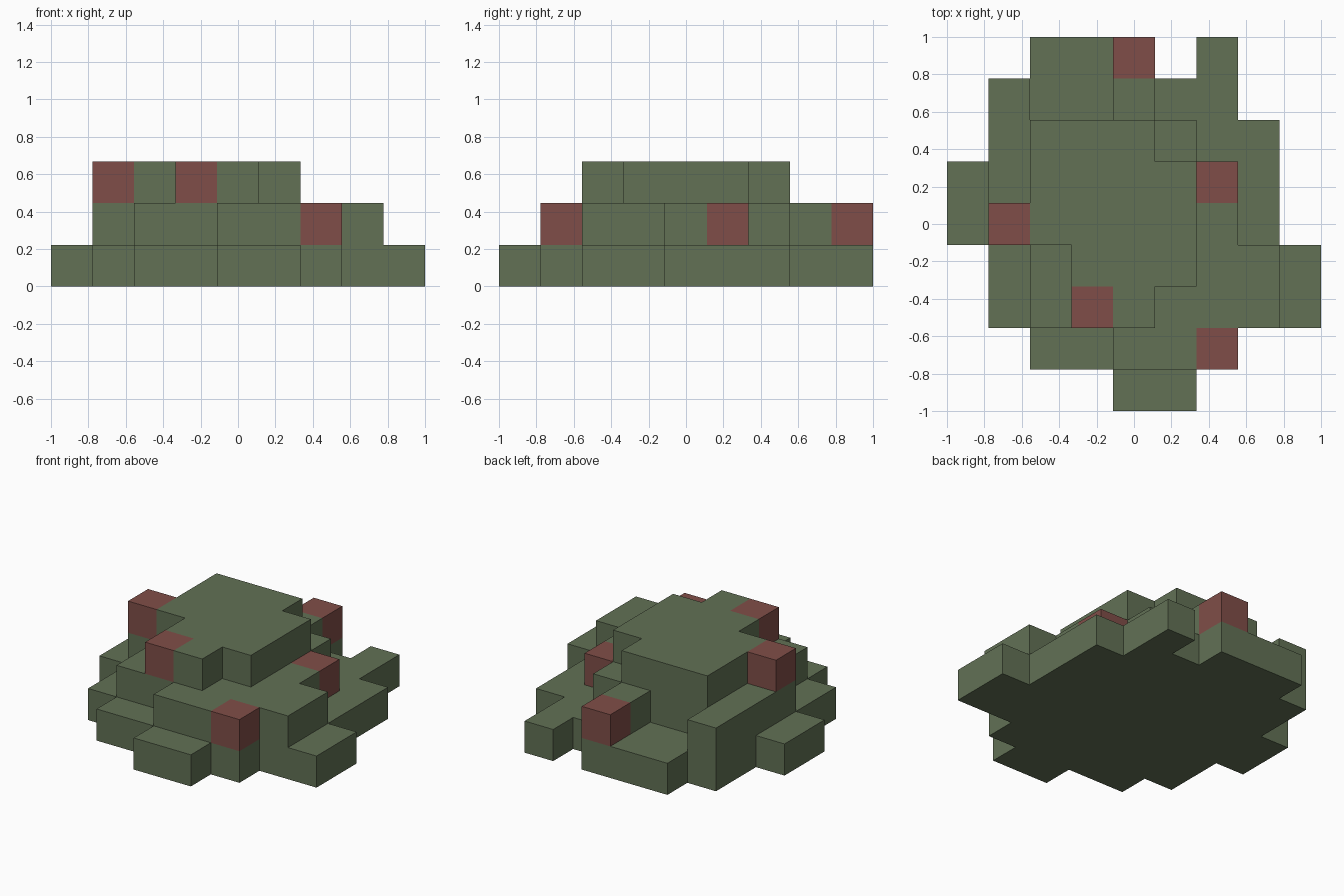
import bpy
import bmesh
from mathutils import Vector

cube = bpy.data.objects.get("Cube")
if cube:
    bpy.data.objects.remove(cube, do_unlink=True)

CELL = 2 / 9  # nine blocks across


def make_material(name, rgb):
    mat = bpy.data.materials.new(name)
    mat.use_nodes = True
    mat.diffuse_color = (*rgb, 1)
    mat.node_tree.nodes["Principled BSDF"].inputs["Base Color"].default_value = (*rgb, 1)
    return mat


MATERIALS = [make_material("moss_green", (0.122, 0.165, 0.091)),
             make_material("brick_red", (0.216, 0.076, 0.065))]

# Block plans, back row first: G = green block, R = red block
TIERS = {
    "base_tier": ["..GGG.G..",
                  ".GGGGGG..",
                  ".GGGGGGG.",
                  "GGGGGGGG.",
                  "GGGGGGGG.",
                  ".GGGGGGGG",
                  ".GGGGGGGG",
                  "..GGGGG..",
                  "....GG..."],
    "middle_tier": ["....R....",
                    ".G..G....",
                    ".GGGGG...",
                    ".GGGGGR..",
                    ".GGGGGG..",
                    "..GGGGGG.",
                    "..GGGGGG.",
                    "....GGR..",
                    "........."],
    "top_tier": [".........",
                 ".........",
                 "..GGG....",
                 "..GGGG...",
                 ".RGGGG...",
                 "...GGG...",
                 "...RG....",
                 ".........",
                 "........."],
}

# Occupied cells of the whole mound, so that only outside faces are made
blocks = {(x, 8 - row, z): letter
          for z, plan in enumerate(TIERS.values())
          for row, line in enumerate(plan)
          for x, letter in enumerate(line) if letter != "."}

DIRECTIONS = [Vector(d) for d in ((1, 0, 0), (-1, 0, 0), (0, 1, 0),
                                  (0, -1, 0), (0, 0, 1), (0, 0, -1))]


def add_block_face(bm, cell, normal, material_index):
    """One square side of a block, wound to face outwards."""
    centre = Vector(cell) + Vector((0.5, 0.5, 0.5)) + normal * 0.5
    u = Vector((normal.y, normal.z, normal.x)) * 0.5
    v = normal.cross(u)
    corners = [centre + a * u + b * v for a, b in ((-1, -1), (1, -1), (1, 1), (-1, 1))]
    face = bm.faces.new([bm.verts.new((p - Vector((4.5, 4.5, 0))) * CELL) for p in corners])
    face.material_index = material_index


def build_tier(name, level):
    bm = bmesh.new()
    for cell, letter in blocks.items():
        if cell[2] != level:
            continue
        for normal in DIRECTIONS:
            neighbour = tuple(int(c + n) for c, n in zip(cell, normal))
            if neighbour not in blocks:
                add_block_face(bm, cell, normal, int(letter == "R"))
    bmesh.ops.remove_doubles(bm, verts=bm.verts, dist=0.001)
    mesh = bpy.data.meshes.new(name)
    bm.to_mesh(mesh)
    bm.free()
    for mat in MATERIALS:
        mesh.materials.append(mat)
    bpy.context.collection.objects.link(bpy.data.objects.new(name, mesh))


for level, name in enumerate(TIERS):
    build_tier(name, level)
